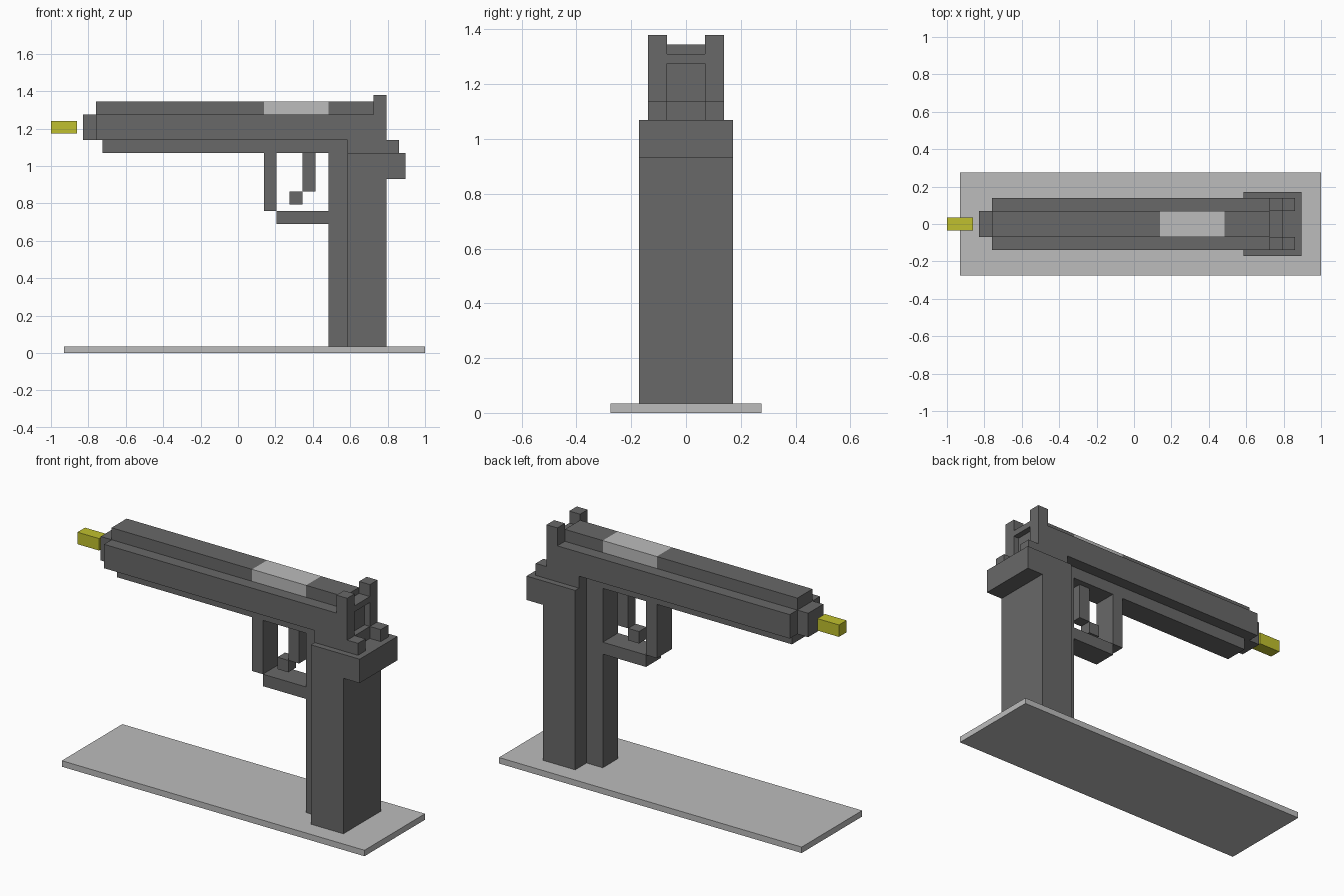
import bpy, bmesh
from mathutils import Vector

cube = bpy.data.objects.get("Cube")
if cube:
    bpy.data.objects.remove(cube, do_unlink=True)

U = 2 / 58          # one block unit
X0 = 29             # centre of the block grid along x


def srgb(*c):
    return tuple((v / 255 / 12.92) if v < 11 else ((v / 255 + 0.055) / 1.055) ** 2.4 for v in c) + (1.0,)


def material(name, col):
    m = bpy.data.materials.new(name)
    m.use_nodes = True
    m.diffuse_color = col
    m.node_tree.nodes["Principled BSDF"].inputs["Base Color"].default_value = col
    return m


DARK = material("dark_grey", srgb(104, 104, 104))
LIGHT = material("light_grey", srgb(188, 188, 188))
YELLOW = material("brass_yellow", srgb(192, 192, 46))


def prism(name, outline, y0, y1, mat):
    """Extrude an outline given in block units (x, z) from y0 to y1."""
    bm = bmesh.new()
    face = bm.faces.new([bm.verts.new(((x - X0) * U, y0 * U, z * U)) for x, z in outline])
    new = bmesh.ops.extrude_face_region(bm, geom=[face])["geom"]
    verts = [v for v in new if isinstance(v, bmesh.types.BMVert)]
    bmesh.ops.translate(bm, verts=verts, vec=Vector((0, (y1 - y0) * U, 0)))
    bmesh.ops.recalc_face_normals(bm, faces=bm.faces)
    me = bpy.data.meshes.new(name)
    bm.to_mesh(me)
    bm.free()
    me.materials.append(mat)
    ob = bpy.data.objects.new(name, me)
    bpy.context.collection.objects.link(ob)
    return ob


def box(name, x0, x1, z0, z1, y0, y1, mat=DARK):
    return prism(name, [(x0, z0), (x1, z0), (x1, z1), (x0, z1)], y0, y1, mat)


# Display base
box("base_plate", 2, 58, 0, 1, -8, 8, LIGHT)

# Bullet and barrel
box("bullet", 0, 4, 34, 36, -1, 1, YELLOW)
box("barrel", 5, 7, 33, 37, -2, 2)

# Slide body, dropping lower at the rear
prism("slide_body", [(7, 33), (46, 33), (46, 31), (51, 31), (51, 37), (7, 37)], -4, 4, DARK)

# Raised rib on top, with the light ejection port in it
box("slide_rib_front", 7, 33, 37, 39, -2, 2)
box("ejection_port", 33, 43, 37, 39, -2, 2, LIGHT)
box("slide_rib_rear", 43, 50, 37, 39, -2, 2)

# Rear of the slide: sill and bridge around the recess
box("recess_sill", 51, 52, 31, 33, -2, 2)
box("recess_bridge", 50, 52, 37, 38, -2, 2)

# Paired sight posts, cheeks and tail blocks
for side, (a, b) in {"left": (2, 4), "right": (-4, -2)}.items():
    box(side + "_rear_cheek", 51, 52, 31, 37, a, b)
    box(side + "_rear_sight", 50, 52, 37, 40, a, b)
    box(side + "_tail_block", 52, 54, 31, 33, a, b)

# Frame under the slide
box("frame_rail", 8, 46, 31, 33, -2, 2)

# Trigger guard and trigger
box("guard_post", 33, 35, 22, 31, -2, 2)
box("guard_bar", 35, 43, 20, 22, -2, 2)
box("trigger", 39, 41, 25, 31, -1, 1)
box("trigger_tip", 37, 39, 23, 25, -1, 1)

# Grip with overhanging tail, and the narrow strap in front of it
prism("grip", [(46, 1), (52, 1), (52, 27), (55, 27), (55, 31), (46, 31)], -5, 5, DARK)
box("grip_front_strap", 43, 46, 1, 31, -2, 2)
